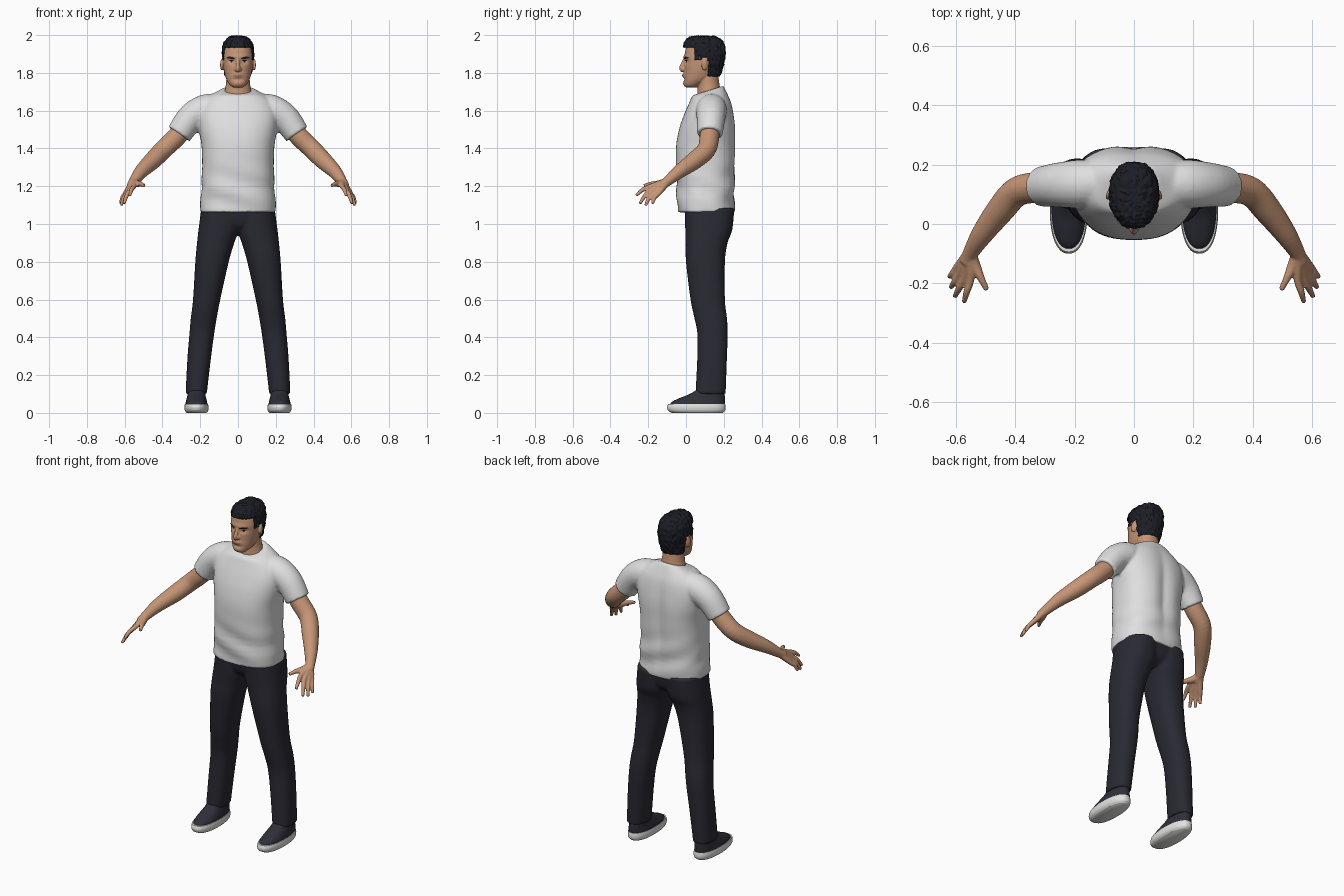
import bpy, bmesh, math
from mathutils import Vector, Matrix, noise
from mathutils.bvhtree import BVHTree

if "Cube" in bpy.data.objects:
    bpy.data.objects.remove(bpy.data.objects["Cube"])


def material(name, *rgb):
    m = bpy.data.materials.new(name)
    m.use_nodes = True
    m.diffuse_color = (*rgb, 1)
    m.node_tree.nodes["Principled BSDF"].inputs["Base Color"].default_value = (*rgb, 1)
    return m


SKIN = material("skin", .56, .30, .18)
SHIRT = material("shirt_white", .74, .74, .74)
PANTS = material("trouser_navy", .022, .022, .032)
HAIR = material("hair_black", .012, .013, .019)
SHOE = material("shoe_navy", .027, .028, .04)
SOLE = material("sole_white", .76, .76, .74)
LIPS = material("lip_brown", .36, .15, .10)
EYE = material("eye_white", .55, .52, .5)


def resample(rows, steps):
    """Smooth interpolation through rows of numbers."""
    out = []
    for i in range(len(rows) - 1):
        a, b, c, d = (rows[min(max(i + k, 0), len(rows) - 1)] for k in (-1, 0, 1, 2))
        for s in range(steps):
            t = s / steps
            out.append([q + .5 * t * (r - p + t * (2 * p - 5 * q + 4 * r - w + t * (3 * (q - r) + w - p)))
                        for p, q, r, w in zip(a, b, c, d)])
    return out + [list(rows[-1])]


def skin_rings(bm, rings):
    """Join rings of points into one closed tube."""
    vs = [[bm.verts.new(p) for p in ring] for ring in rings]
    n = len(vs[0])
    for lo, hi in zip(vs, vs[1:]):
        for i in range(n):
            bm.faces.new((lo[i], lo[(i + 1) % n], hi[(i + 1) % n], hi[i]))
    bm.faces.new(vs[0])
    bm.faces.new(vs[-1])


def loft(bm, rows, power=2.0, steps=6, n=48):
    """Stacked ovals; rows hold z, x min, x max, y min, y max, tilt."""
    rings = []
    for z, x0, x1, y0, y1, tilt in resample(rows, steps):
        ring = []
        for i in range(n):
            a = math.tau * i / n
            c, s = math.cos(a), math.sin(a)
            u = math.copysign(abs(c) ** (2 / power), c)
            v = math.copysign(abs(s) ** (2 / power), s)
            ring.append(((x0 + x1) / 2 + u * (x1 - x0) / 2, (y0 + y1) / 2 + v * (y1 - y0) / 2, z + tilt * v))
        rings.append(ring)
    skin_rings(bm, rings)


def centred(rows):
    return [(z, -r, r, y0, y1, tilt) for z, r, y0, y1, tilt in rows]


def tube(bm, rows, steps=5, n=20):
    """Round limb; rows hold x, y, z, radius."""
    pts = resample(rows, steps)
    rings = []
    for i, (x, y, z, r) in enumerate(pts):
        t = Vector(pts[min(i + 1, len(pts) - 1)][:3]) - Vector(pts[max(i - 1, 0)][:3])
        q = Vector((0, 0, -1)).rotation_difference(t)
        rings.append([Vector((x, y, z)) + q @ Vector((r * math.cos(math.tau * k / n), r * math.sin(math.tau * k / n), 0))
                      for k in range(n)])
    skin_rings(bm, rings)


def finish(name, bm, mat, mirror=False, voxel=0, smooth=3, angle=50):
    bmesh.ops.recalc_face_normals(bm, faces=bm.faces)
    me = bpy.data.meshes.new(name)
    bm.to_mesh(me)
    bm.free()
    me.materials.append(mat)
    ob = bpy.data.objects.new(name, me)
    bpy.context.collection.objects.link(ob)
    bpy.ops.object.select_all(action='DESELECT')
    ob.select_set(True)
    bpy.context.view_layer.objects.active = ob
    bpy.ops.object.shade_smooth_by_angle(angle=math.radians(angle))
    if mirror:
        ob.modifiers.new("mirror", 'MIRROR').use_mirror_merge = False
    if voxel:
        r = ob.modifiers.new("blend", 'REMESH')
        r.mode, r.voxel_size, r.use_smooth_shade = 'VOXEL', voxel, True
        s = ob.modifiers.new("soften", 'SMOOTH')
        s.factor, s.iterations = .5, smooth
    return ob


def bump(d, width):
    return math.exp(-(d / width) ** 2)


# Shirt: body and sleeves blended together
bm = bmesh.new()
loft(bm, centred([(1.062, .2, -.044, .256, 0), (1.09, .2, -.046, .258, 0), (1.25, .191, -.051, .26, 0),
                  (1.40, .192, -.053, .265, 0), (1.5, .207, -.037, .265, 0), (1.58, .212, -.01, .255, 0),
                  (1.64, .19, .016, .242, 0), (1.682, .145, .032, .222, .006), (1.708, .088, .044, .2, .024)]), 2.4)
for v in bm.verts:
    x, y, z = v.co
    if y > .13:
        v.co.y -= .016 * bump(x, .035) * bump(z - 1.4, .22)
    low = bump(z - 1.17, .12)
    v.co.y += .006 * low * math.sin(z * 42 + x * 14)
    v.co.x *= 1 + .015 * low * math.sin(z * 50 + y * 20)
for s in (1, -1):
    tube(bm, [(s * .09, .137, 1.622, .07), (s * .175, .135, 1.603, .082),
              (s * .25, .132, 1.56, .076), (s * .312, .126, 1.476, .068)])
finish("shirt", bm, SHIRT, voxel=.008, smooth=5)

# Trousers: one leg mirrored, plus the hips
bm = bmesh.new()
loft(bm, [(.1, .165, .276, .052, .21, 0), (.13, .162, .276, .052, .211, 0), (.3, .142, .267, .06, .217, 0),
          (.42, .126, .257, .06, .221, 0), (.5, .113, .25, .045, .217, 0), (.6, .094, .238, .024, .206, 0),
          (.8, .049, .226, 0, .206, 0), (.9, .02, .217, -.002, .22, 0), (.97, -.004, .209, -.004, .245, 0),
          (1.085, -.01, .194, -.008, .256, 0)], 2.3)
loft(bm, centred([(.955, .1, .05, .19, 0), (1.0, .17, .006, .235, 0), (1.085, .194, -.01, .25, 0)]), 2.3)
finish("trousers", bm, PANTS, True, .008)

# Shoes: pale sole under a dark upper
bm = bmesh.new()
loft(bm, [(0, .167, .272, -.075, .195, 0), (.012, .158, .281, -.094, .207, 0),
          (.03, .156, .284, -.1, .21, 0), (.048, .159, .281, -.094, .207, 0)], 2.3)
finish("shoe_soles", bm, SOLE, True)
bm = bmesh.new()
loft(bm, [(.04, .161, .279, -.088, .204, 0), (.06, .164, .276, -.072, .206, 0), (.08, .169, .271, -.03, .206, 0),
          (.1, .173, .267, .02, .204, 0), (.125, .176, .264, .06, .2, 0)], 2.3)
finish("shoe_uppers", bm, SHOE, True)

# Arms with palms, fingers and thumbs
bm = bmesh.new()
tube(bm, [(.27, .128, 1.53, .05), (.325, .124, 1.462, .052), (.395, .108, 1.394, .05), (.452, .045, 1.336, .047),
          (.512, -.035, 1.278, .037), (.552, -.1, 1.225, .026), (.565, -.13, 1.205, .024)])
wrist = (.553, -.1, 1.224, .022)
for knuckle, tip in (((.551, -.184, 1.2), (.573, -.264, 1.15)), ((.571, -.18, 1.182), (.604, -.244, 1.107)),
                     ((.587, -.166, 1.167), (.618, -.214, 1.098)), ((.596, -.146, 1.161), (.623, -.178, 1.106))):
    mid = [(a + b) / 2 + d for a, b, d in zip(knuckle, tip, (.002, -.005, .006))]
    tube(bm, [wrist, (*knuckle, .0135), (*mid, .0115), (*tip, .008)])
tube(bm, [wrist, (.536, -.14, 1.213, .019), (.516, -.182, 1.212, .013), (.496, -.222, 1.203, .009)])
finish("arms", bm, SKIN, True, .005, 2)

# Head: skull shaped with sockets, brow, lips and chin
bm = bmesh.new()
loft(bm, centred([(1.722, .024, .002, .05, 0), (1.735, .042, -.01, .08, 0), (1.762, .06, -.012, .125, 0),
                  (1.80, .072, -.01, .165, 0), (1.85, .079, -.01, .183, 0), (1.90, .08, -.007, .19, 0),
                  (1.945, .07, .006, .182, 0), (1.98, .036, .045, .15, 0)]), 2.2, 8, 64)
for v in bm.verts:
    x, y, z = v.co
    if y < .05:
        v.co.y += (.011 * bump(abs(x) - .035, .018) * bump(z - 1.86, .013)
                   - .005 * bump(z - 1.885, .01) * bump(x, .06)
                   - .008 * bump(z - 1.786, .012) * bump(x, .026)
                   + .005 * bump(z - 1.765, .008) * bump(x, .03)
                   - .004 * bump(z - 1.745, .012) * bump(x, .025))
face = BVHTree.FromBMesh(bm)
loft(bm, centred([(1.65, .088, .055, .19, 0), (1.69, .075, .06, .187, 0), (1.74, .064, .062, .177, 0),
                  (1.81, .06, .06, .168, 0)]))
tube(bm, [(0, -.004, 1.882, .007), (0, -.014, 1.855, .009), (0, -.024, 1.826, .012), (0, -.014, 1.81, .012)])
for s in (1, -1):
    tube(bm, [(s * .01, -.012, 1.828, .006), (s * .012, -.014, 1.819, .008), (s * .01, -.01, 1.812, .006)])
    place = Matrix.Translation((s * .084, .1, 1.845)) @ Matrix.Rotation(s * .35, 4, 'Z') \
        @ Matrix.Rotation(-.15, 4, 'X') @ Matrix.Diagonal((.009, .019, .033, 1))
    bmesh.ops.create_uvsphere(bm, u_segments=20, v_segments=14, radius=1, matrix=place)
finish("head", bm, SKIN, voxel=.004, smooth=2)


# Thin oval plates that follow the face
def face_plate(name, mat, x, z, w, h, lift, slant=0.0, sides=(1, -1)):
    bm = bmesh.new()
    for s in sides:
        rings = []
        for k in (0, .5, 1):
            ring = []
            for i in range(24):
                a = math.tau * i / 24
                u = k * math.cos(a)
                px, pz = s * (x + w * u), z + h * k * math.sin(a) + slant * u - slant * u * u
                hit = face.ray_cast(Vector((px, -1, pz)), Vector((0, 1, 0)))[0]
                ring.append(bm.verts.new((px, hit.y - lift, pz)))
            rings.append(ring)
        for lo, hi in zip(rings, rings[1:]):
            for i in range(24):
                bm.faces.new((lo[i], lo[i - 1], hi[i - 1], hi[i]))
    bmesh.ops.remove_doubles(bm, verts=bm.verts, dist=.00001)
    finish(name, bm, mat)


face_plate("eyebrows", HAIR, .038, 1.88, .023, .0055, .004, .003)
face_plate("eyes", EYE, .035, 1.86, .013, .0055, .0025)
face_plate("irises", HAIR, .035, 1.86, .006, .0055, .004)
face_plate("eyelids", HAIR, .035, 1.8655, .015, .002, .004)
face_plate("lips", LIPS, 0, 1.786, .025, .0065, .0025, sides=(1,))

# Hair: tufted cap trimmed to a hairline with sideburns
bm = bmesh.new()
loft(bm, centred([(1.775, .068, .03, .172, 0), (1.80, .076, 0, .187, 0), (1.85, .082, -.008, .202, 0),
                  (1.9, .084, -.013, .21, 0), (1.945, .08, -.014, .206, 0), (1.978, .062, .002, .186, 0),
                  (1.993, .035, .03, .155, 0), (1.996, .01, .07, .11, 0)]), 2.2, 8, 96)


def hairline(y):
    return 1.937 if y < .045 else 1.868 if y < .08 else 1.882 if y < .118 else 1.782


trim = [f for f in bm.faces if f.calc_center_median().z < hairline(f.calc_center_median().y)]
bmesh.ops.delete(bm, geom=trim, context='FACES')
bm.normal_update()
for v in bm.verts:
    tuft = noise.noise(Vector((v.co.x * 70, v.co.y * 90, v.co.z * 45)))
    v.co += v.normal * (.007 * tuft)
hair = finish("hair", bm, HAIR, angle=35)
thick = hair.modifiers.new("thickness", 'SOLIDIFY')
thick.thickness, thick.offset = .012, -1
